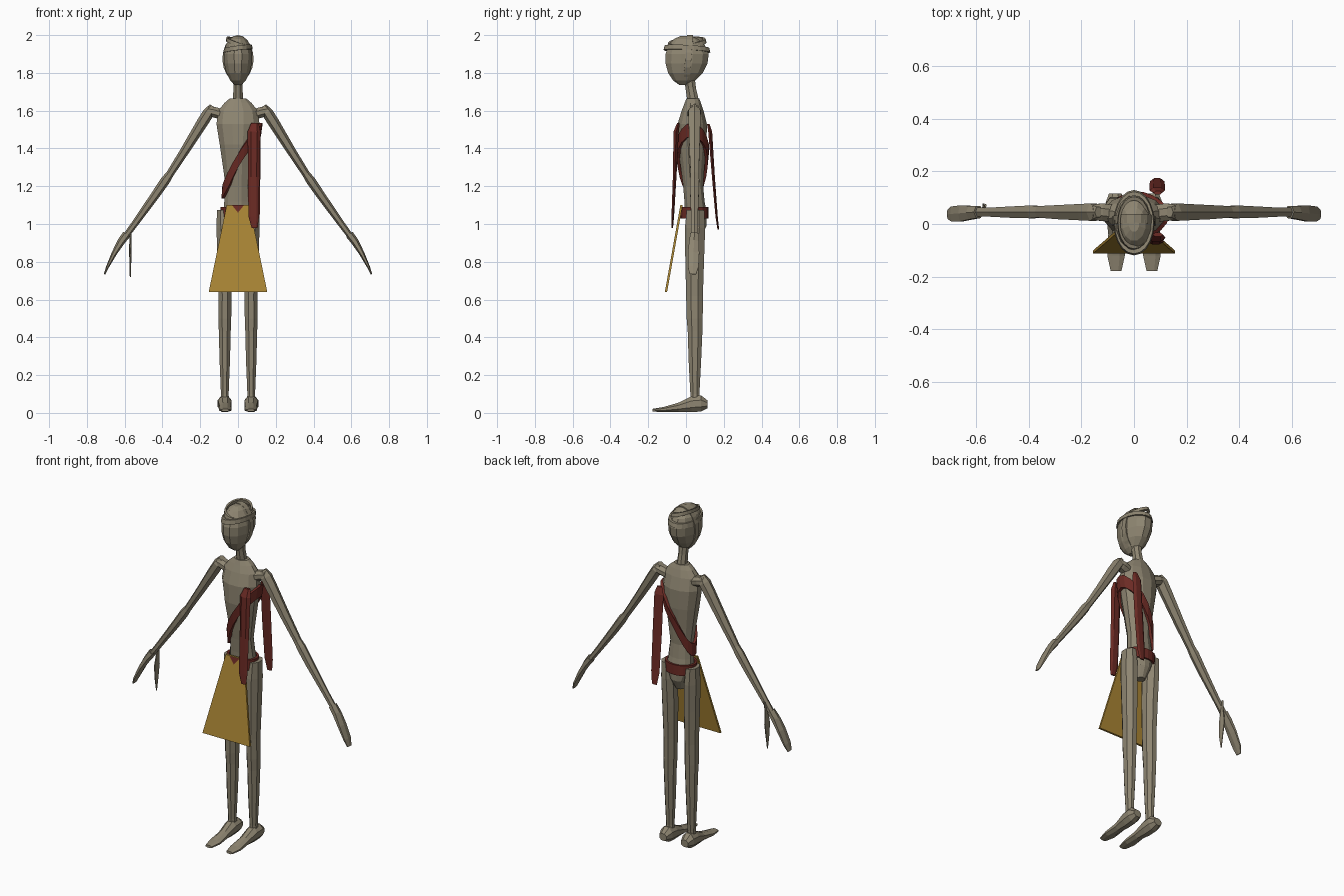
import bpy, bmesh, math
from mathutils import Vector

if "Cube" in bpy.data.objects:
    bpy.data.objects.remove(bpy.data.objects["Cube"])


def material(name, rgb):
    m = bpy.data.materials.new(name)
    m.diffuse_color = (*rgb, 1)
    m.use_nodes = True
    m.node_tree.nodes["Principled BSDF"].inputs["Base Color"].default_value = m.diffuse_color
    return m


SKIN = material("grey_brown", (0.27, 0.235, 0.165))
GOLD = material("gold_cloth", (0.40, 0.235, 0.035))
RED = material("dark_red_cloth", (0.15, 0.024, 0.018))


def finish(name, bm, mat, mirror=False):
    bmesh.ops.recalc_face_normals(bm, faces=bm.faces)
    me = bpy.data.meshes.new(name)
    bm.to_mesh(me)
    bm.free()
    me.materials.append(mat)
    ob = bpy.data.objects.new(name, me)
    bpy.context.collection.objects.link(ob)
    if mirror:
        ob.modifiers.new("mirror", 'MIRROR')
    return ob


def loft(name, rings, mat, n=6, u=(0, 1, 0), tangent=None, mirror=False):
    """Tube through rings (x, y, z, radius along u, radius across u)."""
    bm = bmesh.new()
    u = Vector(u)
    loops = []
    for i, (x, y, z, a, b) in enumerate(rings):
        p, q = rings[max(i - 1, 0)], rings[min(i + 1, len(rings) - 1)]
        t = Vector(tangent) if tangent else Vector(q[:3]) - Vector(p[:3])
        v = t.cross(u).normalized()
        w = v.cross(t).normalized()
        loops.append([bm.verts.new(Vector((x, y, z))
                      + w * a * math.cos(2 * math.pi * (k + .5) / n)
                      + v * b * math.sin(2 * math.pi * (k + .5) / n)) for k in range(n)])
    for A, B in zip(loops, loops[1:]):
        for k in range(n):
            bm.faces.new((A[k], A[(k + 1) % n], B[(k + 1) % n], B[k]))
    bm.faces.new(loops[0])
    bm.faces.new(loops[-1])
    return finish(name, bm, mat, mirror)


def band(name, outer, inner, mat):
    """Closed strap from functions giving (lower, upper) points at an angle."""
    bm = bmesh.new()
    n = 20
    rows = []
    for k in range(n):
        t = 2 * math.pi * k / n
        lo, hi = outer(t)
        li, hi2 = inner(t)
        rows.append([bm.verts.new(p) for p in (lo, hi, hi2, li)])
    for k in range(n):
        A, B = rows[k], rows[(k + 1) % n]
        for j in range(4):
            bm.faces.new((A[j], A[(j + 1) % 4], B[(j + 1) % 4], B[j]))
    return finish(name, bm, mat)


UP = (0, 0, 1)

# Torso: (z, y centre, half depth, half width)
TORSO = [(0.93, .055, .025, .025), (0.99, .06, .05, .05), (1.06, .052, .06, .08), (1.12, .045, .055, .075),
         (1.2, .038, .055, .068), (1.3, .035, .065, .082), (1.42, .032, .08, .10),
         (1.53, .033, .08, .118), (1.6, .035, .06, .108), (1.64, .036, .045, .075),
         (1.665, .036, .035, .045)]
loft("torso", [(0, y, z, d, w) for z, y, d, w in TORSO], SKIN, 12, tangent=UP)
loft("neck", [(0, .04, 1.64, .034, .03), (0, .025, 1.72, .03, .026), (0, .015, 1.79, .032, .03)],
     SKIN, 8, tangent=UP)

# Head: long skull with a narrow chin
HEAD = [(1.735, -.015, .02, .018), (1.76, -.01, .06, .042), (1.80, -.003, .095, .064),
        (1.85, .003, .115, .076), (1.90, .006, .118, .078), (1.95, .004, .098, .066),
        (1.98, .0, .065, .045), (1.995, .0, .03, .02)]
loft("head", [(0, y, z, d, w) for z, y, d, w in HEAD], SKIN, 12, tangent=UP)


def head_wrap(name, rx, ry, z0, slope, roll, h):
    def side(s):
        def f(t):
            x, y = rx * s * math.cos(t), .005 + ry * s * math.sin(t)
            z = z0 + slope * y + roll * x
            return Vector((x, y, z)), Vector((x * .95, y * .95, z + h))
        return f
    band(name, side(1), side(.86), SKIN)


# Wraps round the brow and crown
head_wrap("brow_wrap", .078, .124, 1.915, -.05, .12, .024)
head_wrap("crown_wrap", .064, .104, 1.95, .1, -.3, .02)


# Strap over the crown and under the chin
def face_strap(s):
    def f(t):
        c, d = math.cos(t), math.sin(t)
        x = .083 * s * c * (1 if d > 0 else 1 - .35 * d * d)
        z = 1.868 + .132 * s * d
        y = .02 - .02 * (1 - d) / 2
        return Vector((x, y - .015, z)), Vector((x, y + .018, z))
    return f


band("face_strap", face_strap(1), face_strap(.88), SKIN)

# Arms with shoulders and flat hands
loft("shoulder", [(.085, .04, 1.58, .035, .03), (.125, .045, 1.592, .036, .03), (.16, .045, 1.60, .03, .026)],
     SKIN, 8, mirror=True)
loft("arm", [(.135, .045, 1.625, .022, .016), (.155, .045, 1.59, .038, .03), (.19, .045, 1.535, .036, .03),
             (.28, .045, 1.39, .031, .024), (.36, .046, 1.265, .025, .02), (.385, .046, 1.23, .028, .025),
             (.44, .045, 1.15, .026, .023), (.54, .045, 1.01, .02, .018), (.595, .045, .935, .02, .016)],
     SKIN, 6, mirror=True)
loft("hand", [(.59, .045, .945, .026, .022), (.62, .043, .905, .03, .02), (.655, .04, .845, .035, .014),
              (.69, .038, .775, .033, .008), (.706, .036, .735, .02, .004)], SKIN, 6, mirror=True)

# Thin leaf shaped blade hanging by one wrist
loft("wrist_blade", [(-.563, .07, 1.0, .006, .004), (-.568, .06, .95, .012, .005), (-.571, .055, .87, .026, .006),
                     (-.57, .05, .80, .018, .005), (-.57, .05, .72, .003, .003)], SKIN, 6, tangent=UP)

# Legs and long feet
loft("leg", [(.08, .05, 1.075, .05, .034), (.075, .048, .98, .058, .042), (.071, .046, .82, .054, .042),
             (.069, .045, .62, .048, .037), (.07, .046, .50, .046, .037), (.07, .048, .43, .042, .034),
             (.07, .047, .28, .036, .03), (.07, .047, .10, .026, .022), (.07, .05, .05, .03, .026)],
     SKIN, 8, tangent=UP, mirror=True)
loft("foot", [(.071, .115, .045, .026, .022), (.071, .08, .05, .04, .046), (.07, .03, .046, .038, .046),
              (.068, -.04, .03, .032, .026), (.068, -.12, .018, .036, .014), (.068, -.178, .014, .022, .008)],
     SKIN, 8, u=(1, 0, 0), tangent=(0, -1, 0), mirror=True)


# Waist belt
def belt(s):
    def f(t):
        x, y = .093 * s * math.cos(t), .045 + .074 * s * math.sin(t)
        return Vector((x, y, 1.03)), Vector((x, y, 1.09))
    return f


band("belt", belt(1), belt(.85), RED)


def torso_at(z):
    for a, b in zip(TORSO, TORSO[1:]):
        if a[0] <= z <= b[0]:
            k = (z - a[0]) / (b[0] - a[0])
            return [p + (q - p) * k for p, q in zip(a[1:], b[1:])]


# Diagonal sash following the chest
def sash(gap):
    def f(t):
        def pt(z):
            y, d, w = torso_at(z)
            return Vector(((w + gap) * math.cos(t), y + (d + gap) * math.sin(t), z))
        z = 1.335 + .165 * math.cos(t)
        return pt(z - .036), pt(z + .036)
    return f


band("sash", sash(.014), sash(-.006), RED)

# Loose sash ends, front and back
loft("front_sash_end", [(.09, -.04, 1.535, .008, .02), (.085, -.052, 1.49, .016, .034), (.083, -.06, 1.25, .011, .03),
                        (.083, -.07, 1.04, .008, .028), (.088, -.073, .98, .005, .016)], RED, 6, tangent=UP)
loft("back_sash_end", [(.09, .118, 1.53, .008, .016), (.088, .128, 1.49, .012, .03), (.088, .145, 1.25, .009, .03),
                       (.088, .162, 1.04, .007, .027), (.088, .171, .97, .005, .016)], RED, 6, tangent=UP)

# Flared front apron
bm = bmesh.new()
pts = [(-.06, -.03, 1.10), (.06, -.03, 1.10), (.155, -.112, .64), (-.155, -.112, .64)]
front = [bm.verts.new(p) for p in pts]
back = [bm.verts.new((x, y + .012, z)) for x, y, z in pts]
bm.faces.new(front)
bm.faces.new(back[::-1])
for k in range(4):
    bm.faces.new((front[k], front[(k + 1) % 4], back[(k + 1) % 4], back[k]))
finish("apron", bm, GOLD)

# Knot at the top of the apron
bm = bmesh.new()
bm.faces.new([bm.verts.new(p) for p in ((-.032, -.034, 1.10), (.032, -.034, 1.10), (0, -.041, 1.06))])
finish("belt_knot", bm, RED)
